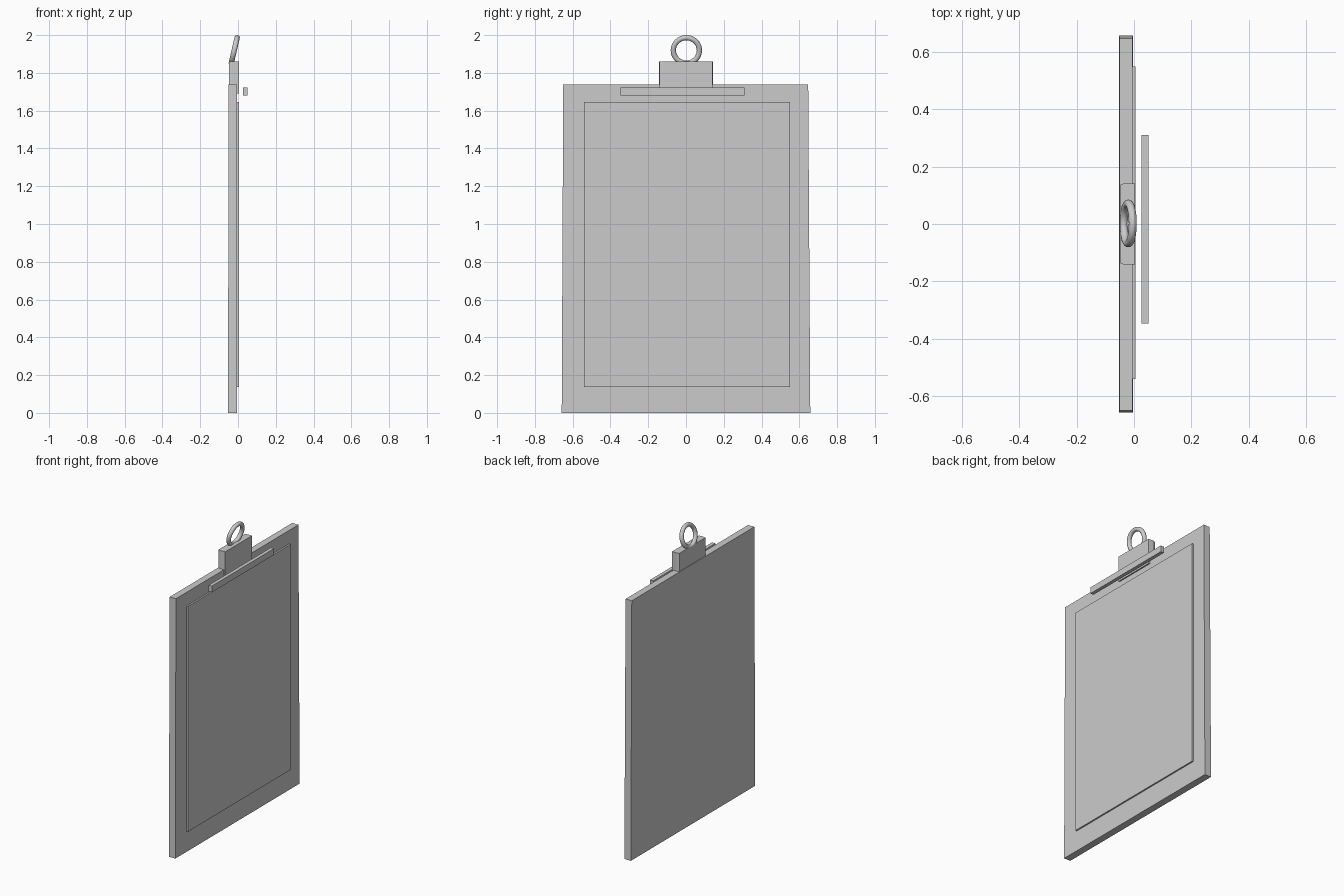
import bpy, bmesh, math

if "Cube" in bpy.data.objects:
    bpy.data.objects.remove(bpy.data.objects["Cube"])


def prism(name, bottom, top, z0, z1):
    """Solid between two matching plan outlines (x, y) at heights z0 and z1."""
    bm = bmesh.new()
    lo = [bm.verts.new((x, y, z0)) for x, y in bottom]
    hi = [bm.verts.new((x, y, z1)) for x, y in top]
    n = len(lo)
    bm.faces.new(lo[::-1])
    bm.faces.new(hi)
    for i in range(n):
        j = (i + 1) % n
        bm.faces.new((lo[i], lo[j], hi[j], hi[i]))
    bmesh.ops.recalc_face_normals(bm, faces=bm.faces)
    me = bpy.data.meshes.new(name)
    bm.to_mesh(me)
    bm.free()
    ob = bpy.data.objects.new(name, me)
    bpy.context.collection.objects.link(ob)
    return ob


def rect(x0, x1, y0, y1):
    return [(x0, y0), (x1, y0), (x1, y1), (x0, y1)]


# backing board, very slightly narrower at the top
prism("board", rect(-0.052, -0.004, -0.658, 0.658),
      rect(-0.051, -0.005, -0.65, 0.647), 0, 1.738)

# sheet of paper on the face
sheet = rect(-0.008, 0.006, -0.54, 0.55)
prism("paper", sheet, sheet, 0.137, 1.647)

# clip block, its sides slightly faceted
half = [(-0.047, 0.138), (-0.03, 0.143), (0.004, 0.141)]
clip = half + [(x, -y) for x, y in reversed(half)]
prism("clip_block", clip, clip, 1.69, 1.86)

# pressure bar
bar = rect(0.026, 0.05, -0.348, 0.31)
prism("clip_bar", bar, bar, 1.68, 1.722)

# hanging ring, leaning forward
bpy.ops.mesh.primitive_torus_add(
    major_radius=0.069, minor_radius=0.014, major_segments=48, minor_segments=16,
    location=(-0.02, 0.002, 1.919), rotation=(0, math.radians(90 + 13), 0))
ring = bpy.context.object
ring.name = "hanging_ring"
bpy.ops.object.shade_smooth()
